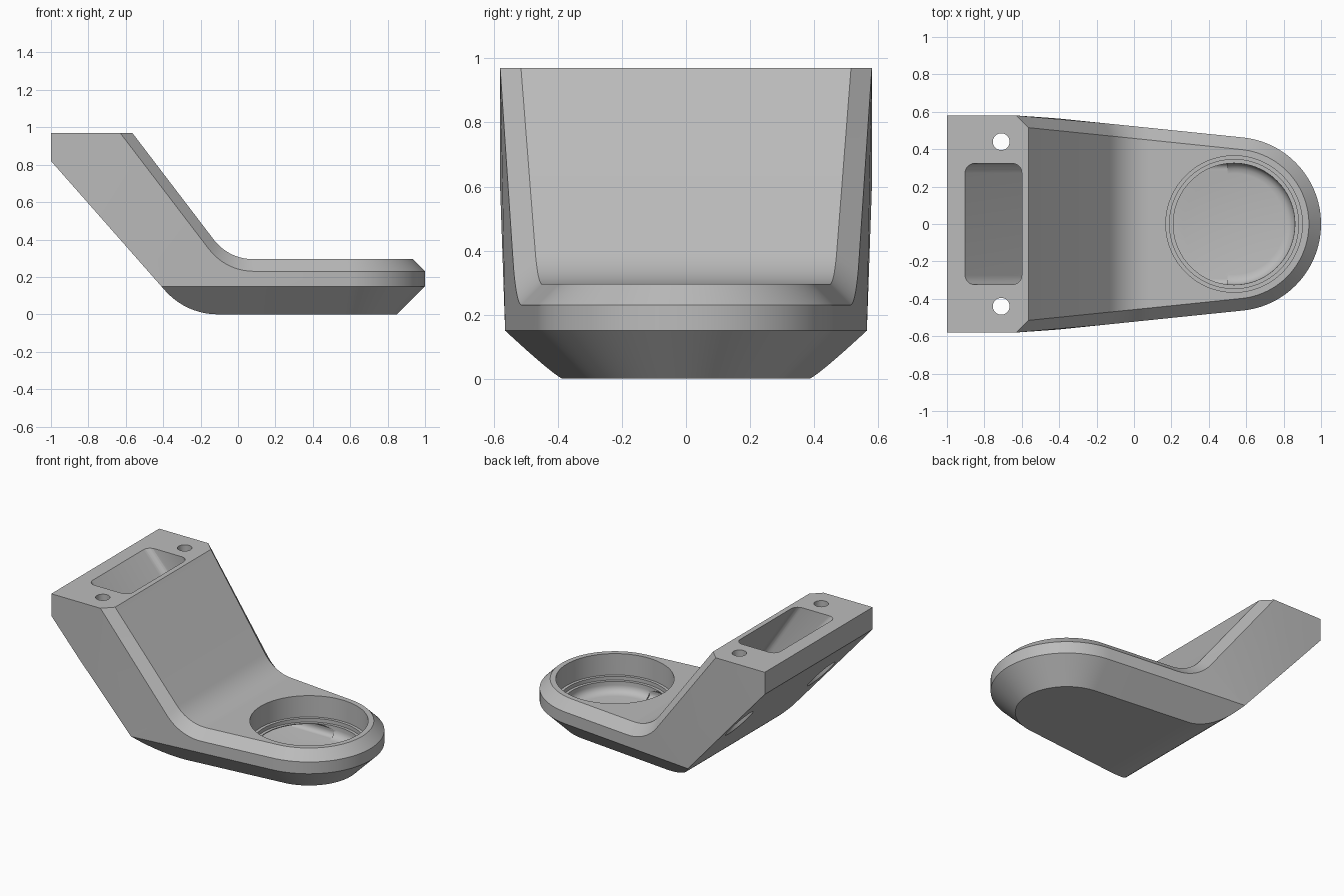
import bpy, bmesh, math
from mathutils import Vector

cube = bpy.data.objects.get("Cube")
if cube:
    bpy.data.objects.remove(cube)

grey = bpy.data.materials.new("light grey plastic")
grey.use_nodes = True
grey.diffuse_color = (0.5, 0.5, 0.5, 1)
grey.node_tree.nodes["Principled BSDF"].inputs["Base Color"].default_value = (0.5, 0.5, 0.5, 1)

CX, R, TAPER = 0.535, 0.465, 0.103      # round end centre, radius, side taper
BASE_CHAMFER, TOP_CHAMFER = 0.15, 0.065
ARC = 10


def make_object(name, bm):
    bmesh.ops.remove_doubles(bm, verts=bm.verts, dist=1e-5)
    bmesh.ops.dissolve_degenerate(bm, edges=bm.edges, dist=1e-5)
    bmesh.ops.recalc_face_normals(bm, faces=bm.faces)
    mesh = bpy.data.meshes.new(name)
    bm.to_mesh(mesh)
    bm.free()
    mesh.materials.append(grey)
    ob = bpy.data.objects.new(name, mesh)
    bpy.context.collection.objects.link(ob)
    return ob


def loft(name, sections, cap_end):
    """Skin closed cross-sections that share a point count."""
    bm = bmesh.new()
    rings = [[bm.verts.new(p) for p in s] for s in sections]
    n = len(rings[0])
    for a, b in zip(rings, rings[1:]):
        for j in range(n):
            k = (j + 1) % n
            bm.faces.new((a[j], a[k], b[k], b[j]))
    bm.faces.new(rings[0])
    if cap_end:
        bm.faces.new(rings[-1])
    return make_object(name, bm)


def fillet(start, corner, end, tangent):
    """Points of an arc rounding a corner in the side profile."""
    s, c, e = Vector(start), Vector(corner), Vector(end)
    u, v = (s - c).normalized(), (e - c).normalized()
    half = u.angle(v) / 2
    radius = tangent * math.tan(half)
    centre = c + (u + v).normalized() * (tangent / math.cos(half))
    a = c + u * tangent - centre
    b = c + v * tangent - centre
    sweep = a.angle(b)
    return [centre + (a * math.sin((1 - t) * sweep) + b * math.sin(t * sweep)) / math.sin(sweep)
            for t in (i / ARC for i in range(ARC + 1))]


a0 = math.atan2(1, TAPER)
TX, TY = CX + R * math.cos(a0), R * math.sin(a0)


def half_width(x):
    return TY + TAPER * (TX - max(x, -0.56))


def section(points):
    """Mirror a half section to a closed loop."""
    return points + [(x, -y, z) for x, y, z in reversed(points)]


# Side profiles: underside, chamfer line and upper surface
under = [(-1, 0.82), (-0.8, 0.593), (-0.41, 0.15)]
under += fillet((-1, 0.82), (-0.278, 0), (1, 0), 0.17)
edge = [(-1, 0.97), (-0.63, 0.97), (-0.63, 0.97)]
edge += fillet((-0.63, 0.97), (-0.065, 0.23), (1, 0.23), 0.15)
upper = [(-1, 0.97), (-0.63, 0.97), (-0.565, 0.97)]
upper += fillet((-0.565, 0.97), (-0.05, 0.295), (1, 0.295), 0.13)

sections = []
for i, ((bx, bz), (ex, ez), (ux, uz)) in enumerate(zip(under, edge, upper)):
    inset = TOP_CHAMFER if i > 1 else 0
    sections.append(section([
        (bx, half_width(bx) - max(0, BASE_CHAMFER - bz), bz),
        (bx, half_width(bx), max(bz, BASE_CHAMFER)),
        (ex, half_width(ex), ez),
        (ux, half_width(ux) - inset, uz)]))

# Rounded end of the arm
STEPS = 28
for i in range(STEPS + 1):
    a = a0 * (1 - i / STEPS)
    rings = ((R - BASE_CHAMFER, 0), (R, BASE_CHAMFER), (R, 0.23), (R - TOP_CHAMFER, 0.295))
    sections.append(section([(CX + r * math.cos(a), r * math.sin(a), z) for r, z in rings]))
body = loft("bracket_body", sections, False)

# Cable channel: rounded slot from the mounting face to the round socket
floor = [(-0.93, 1.0)] + fillet((-0.93, 1.0), (-0.093, 0.051), (1, 0.051), 0.15) + [(0.5, 0.051)]
roof = [(-0.62, 1.0)] + fillet((-0.62, 1.0), (-0.03, 0.12), (1, 0.12), 0.1) + [(0.5, 0.12)]
slots = []
for f, r in zip(floor, roof):
    f, r = Vector(f), Vector(r)
    length = (r - f).length
    d = (r - f) / length
    c = min(0.05, length * 0.45)
    half = []
    for base, sign in ((c, -1), (length - c, 1)):
        for k in range(6):
            t = math.radians(18 * k)
            if sign < 0:
                along, y = base - c * math.cos(t), 0.324 - c + c * math.sin(t)
            else:
                along, y = base + c * math.sin(t), 0.324 - c + c * math.cos(t)
            p = f + d * along
            half.append((p.x, y, p.y))
    slots.append(section(half))
channel = loft("channel_cutter", slots, True)


def lathe(name, x, y, profile, segments):
    rings = [[(x + r * math.cos(2 * math.pi * j / segments),
               y + r * math.sin(2 * math.pi * j / segments), z)
              for j in range(segments)] for r, z in profile]
    return loft(name, rings, True)


# Stepped round socket
socket = lathe("socket_cutter", CX, 0, [
    (0.27, 0.05), (0.295, 0.055), (0.313, 0.068), (0.323, 0.085), (0.325, 0.1),
    (0.325, 0.125), (0.345, 0.125), (0.345, 0.15), (0.365, 0.15), (0.365, 0.35)], 96)

# Screw holes, widened where they leave the sloping underside
holes = [lathe("screw_hole_cutter", -0.71, side * 0.44, [
    (0.085, 0.2), (0.085, 0.72), (0.045, 0.72), (0.045, 1.1)], 40) for side in (1, -1)]

cutters = [channel, socket] + holes
for cutter in cutters:
    mod = body.modifiers.new(cutter.name, 'BOOLEAN')
    mod.operation = 'DIFFERENCE'
    mod.solver = 'EXACT'
    mod.object = cutter
    cutter.hide_render = True

# Bake the cuts, then drop the cutters
bpy.context.view_layer.update()
cut_mesh = bpy.data.meshes.new_from_object(body.evaluated_get(bpy.context.evaluated_depsgraph_get()))
body.modifiers.clear()
body.data = cut_mesh
for cutter in cutters:
    bpy.data.objects.remove(cutter)

bpy.ops.object.select_all(action='DESELECT')
body.select_set(True)
bpy.context.view_layer.objects.active = body
bpy.ops.object.shade_smooth_by_angle(angle=math.radians(25))
